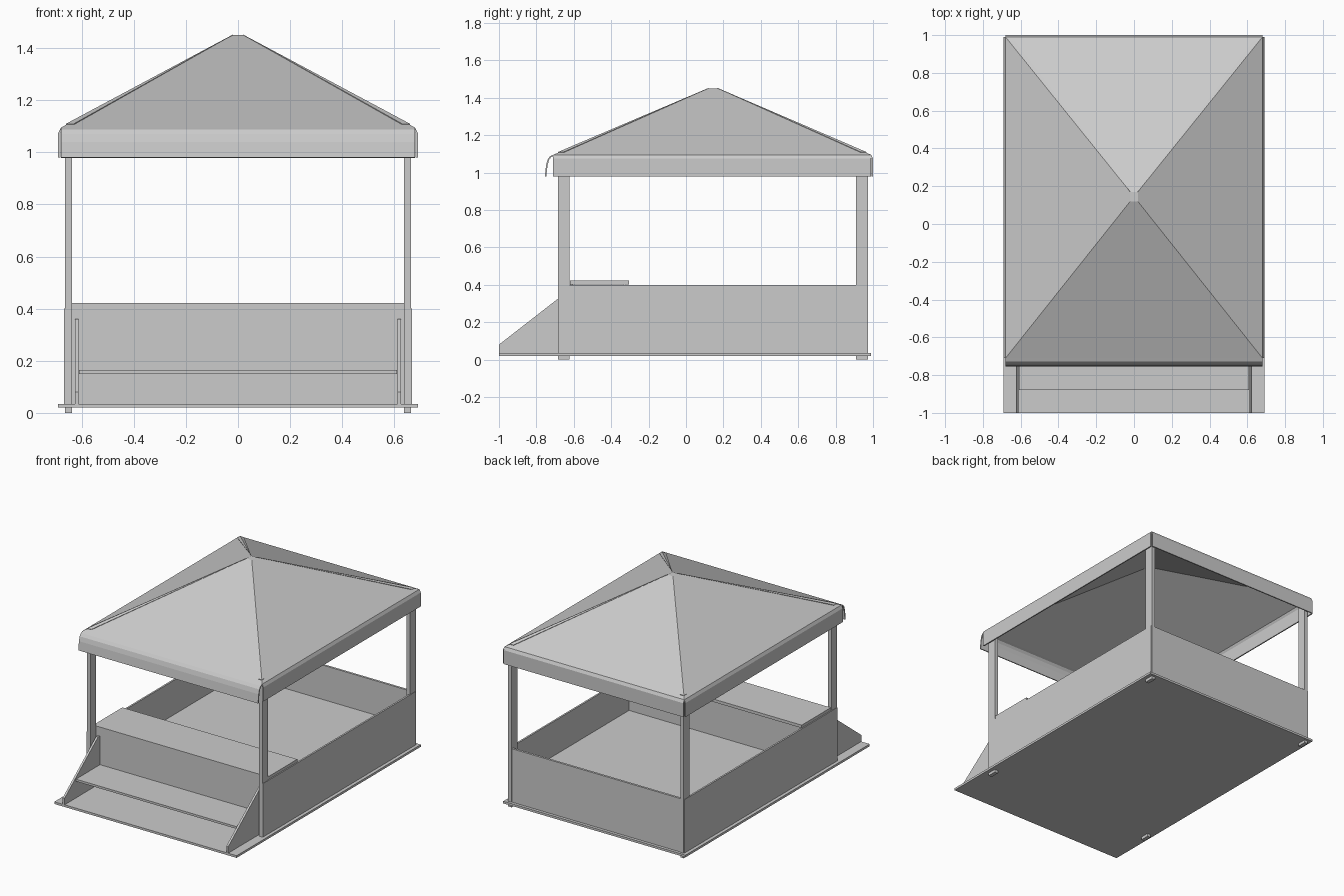
import bpy
from mathutils import Vector

cube = bpy.data.objects.get("Cube")
if cube:
    bpy.data.objects.remove(cube, do_unlink=True)

# One plain grey for everything
grey = bpy.data.materials.new("plain_grey")
grey.use_nodes = True
colour = (0.6, 0.6, 0.6, 1)
grey.diffuse_color = colour
grey.node_tree.nodes["Principled BSDF"].inputs["Base Color"].default_value = colour


def make(name, verts, faces, thickness=0):
    mesh = bpy.data.meshes.new(name)
    mesh.from_pydata(verts, [], faces)
    mesh.materials.append(grey)
    obj = bpy.data.objects.new(name, mesh)
    bpy.context.collection.objects.link(obj)
    if thickness:
        mod = obj.modifiers.new("thickness", "SOLIDIFY")
        mod.thickness = thickness
        mod.offset = -1
    return obj


def prism(name, outline, x0, x1):
    """Extrude a (y, z) outline, counter-clockwise seen from +x, along x."""
    n = len(outline)
    verts = [(x, y, z) for x in (x0, x1) for y, z in outline]
    faces = [tuple(reversed(range(n))), tuple(range(n, 2 * n))]
    faces += [(i, (i + 1) % n, n + (i + 1) % n, n + i) for i in range(n)]
    return make(name, verts, faces)


def box(name, x, y, z):
    return prism(name, [(y[0], z[0]), (y[1], z[0]), (y[1], z[1]), (y[0], z[1])], *x)


# Base, floor with entry tread, bench and back wall
box("base_plate", (-0.69, 0.69), (-1, 0.99), (0.02, 0.035))
box("floor_and_tread", (-0.61, 0.61), (-0.88, -0.62), (0.15, 0.165))
box("inner_floor", (-0.655, 0.655), (-0.62, 0.96), (0.15, 0.165))
box("front_wall", (-0.64, 0.64), (-0.62, -0.605), (0.035, 0.402))
box("bench_back", (-0.655, 0.655), (-0.335, -0.32), (0.165, 0.402))
box("bench_top", (-0.662, 0.662), (-0.62, -0.305), (0.402, 0.422))
box("back_wall", (-0.655, 0.655), (0.955, 0.97), (0.035, 0.4))

# Mirrored side parts
for side, s in (("left", 1), ("right", -1)):
    def span(a, b):
        return (a, b) if s > 0 else (-b, -a)
    box(side + "_wall", span(0.655, 0.667), (-0.683, 0.97), (0.035, 0.4))
    for end, y in (("front", -0.685), ("back", 0.91)):
        box(f"{side}_{end}_post", span(0.638, 0.664), (y, y + 0.063), (0, 1.09))
    prism(side + "_stair_cheek",
          [(-1, 0.035), (-0.62, 0.035), (-0.62, 0.36), (-0.64, 0.36), (-1, 0.08)],
          *span(0.612, 0.626))

# Roof: four sloping sheets, each with a skirt folded down at the eave
EAVE, PEAK, SKIRT = 1.095, 1.45, 0.98
eave = [Vector(p) for p in ((-0.68, -0.71, EAVE), (0.68, -0.71, EAVE),
                            (0.68, 0.99, EAVE), (-0.68, 0.99, EAVE))]
peak = [Vector(p) for p in ((-0.02, 0.12, PEAK), (0.02, 0.12, PEAK),
                            (0.02, 0.17, PEAK), (-0.02, 0.17, PEAK))]
narrow = [(0.01, SKIRT), (0.01, 1.075), (0.005, 1.085)]
wide = [(0.045, SKIRT), (0.038, 1.04), (0.03, 1.07), (0.017, 1.088)]
for i, (side, out, fold) in enumerate((
        ("front", (0, -1, 0), wide), ("left", (1, 0, 0), narrow),
        ("back", (0, 1, 0), narrow), ("right", (-1, 0, 0), narrow))):
    j = (i + 1) % 4
    verts = []
    for dist, z in fold:
        for corner in (eave[i], eave[j]):
            p = corner + Vector(out) * dist
            p.z = z
            verts.append(p)
    verts += [eave[i], eave[j], peak[i], peak[j]]
    faces = [(k, k + 1, k + 3, k + 2) for k in range(0, len(verts) - 2, 2)]
    make(side + "_roof_sheet", verts, faces, 0.008)
make("roof_peak", peak, [(0, 1, 2, 3)], 0.008)

# Narrow folded strips covering the hips
lift = Vector((0, 0, 0.004))
for i, name in enumerate(("front_right", "front_left", "back_left", "back_right")):
    low, high = eave[i].lerp(peak[i], 0.03) + lift, peak[i] + lift * 0.5
    after = (eave[(i + 1) % 4] - eave[i]).normalized() * 0.03
    before = (eave[i - 1] - eave[i]).normalized() * 0.03
    tip_after = high.lerp(low, 0.03)
    make(name + "_hip_strip",
         [low + before, low, low + after, tip_after, high],
         [(0, 1, 4), (1, 2, 3, 4)], 0.004)
